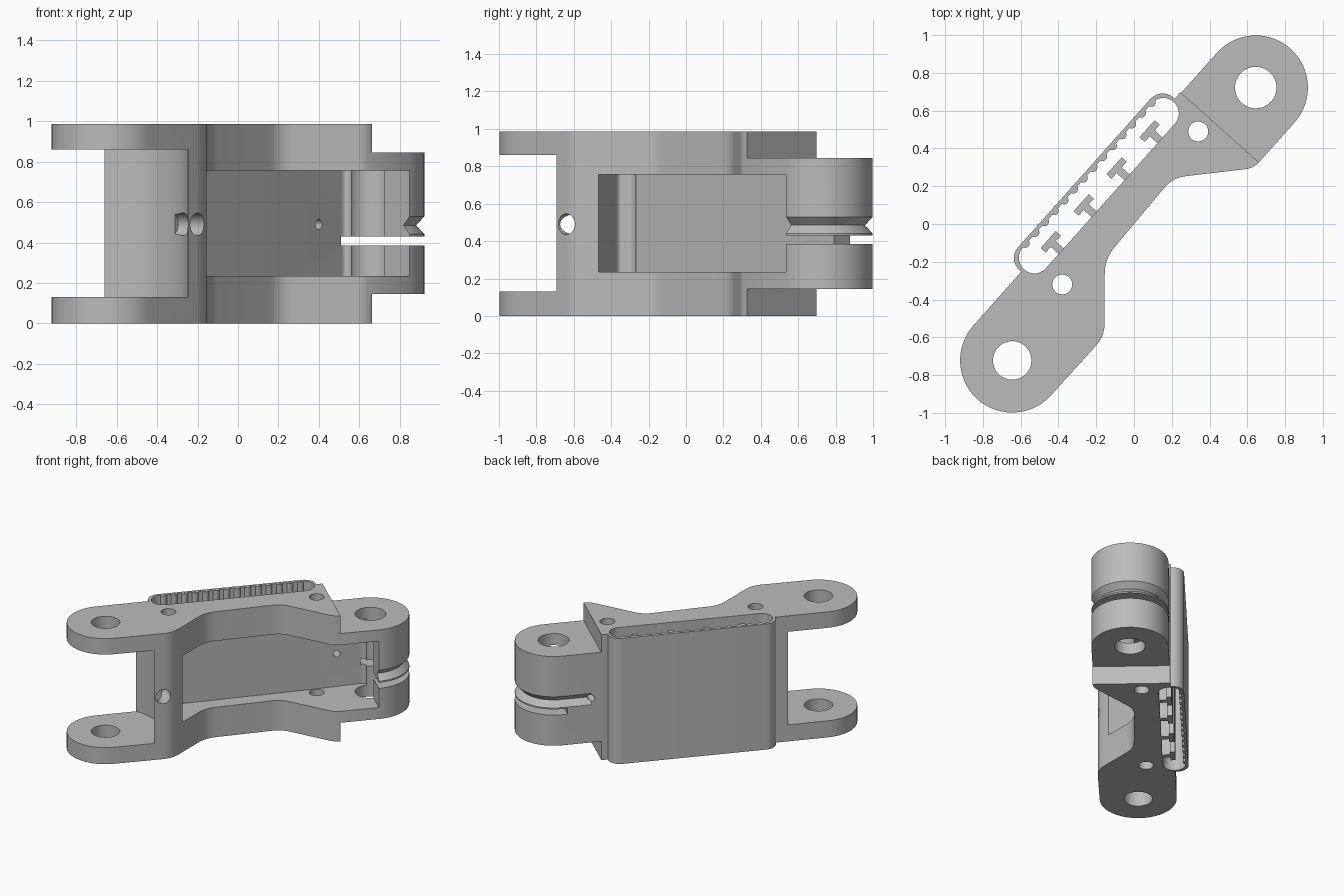
import bpy, bmesh, math
from mathutils import Vector

if "Cube" in bpy.data.objects:
    bpy.data.objects.remove(bpy.data.objects["Cube"])

ANGLE = math.atan2(0.746, 0.666)
U = Vector((math.cos(ANGLE), math.sin(ANGLE)))     # along the link
V = Vector((-U.y, U.x))                            # across the link
HEIGHT, PIN, RADIUS = 0.985, 0.968, 0.276

grey = bpy.data.materials.new("plain grey")
grey.use_nodes = True
grey.diffuse_color = (0.5, 0.5, 0.5, 1)
grey.node_tree.nodes["Principled BSDF"].inputs["Base Color"].default_value = (0.5, 0.5, 0.5, 1)


def at(u, v):
    return U * u + V * v


def arc(centre, r, start, end, n=24):
    """Points on an arc, angles in degrees measured from U."""
    return [centre + U * (r * math.cos(a)) + V * (r * math.sin(a))
            for a in (math.radians(start + (end - start) * i / n) for i in range(n + 1))]


def circle(centre, r, n=40):
    return arc(centre, r, 0, 360, n)[:-1]


def capsule(u0, u1, v, r):
    return arc(at(u0, v), r, 90, 270) + arc(at(u1, v), r, -90, 90)


def rect(u0, u1, v0, v1):
    return [at(u0, v0), at(u1, v0), at(u1, v1), at(u0, v1)]


def fillet(prev, corner, nxt, r, n=8):
    """Rounded corner from a quadratic blend between tangent points."""
    a = corner + (prev - corner).normalized() * r
    b = corner + (nxt - corner).normalized() * r
    return [a * (1 - t) ** 2 + corner * (2 * t * (1 - t)) + b * t * t
            for t in (i / n for i in range(n + 1))]


def loft(name, sections):
    """Closed solid through matching rings of points."""
    bm = bmesh.new()
    rings = [[bm.verts.new(p) for p in s] for s in sections]
    bm.faces.new(rings[0])
    bm.faces.new(rings[-1])
    n = len(rings[0])
    for a, b in zip(rings, rings[1:]):
        for i in range(n):
            bm.faces.new((a[i], a[(i + 1) % n], b[(i + 1) % n], b[i]))
    bmesh.ops.recalc_face_normals(bm, faces=bm.faces)
    mesh = bpy.data.meshes.new(name)
    bm.to_mesh(mesh)
    bm.free()
    mesh.materials.append(grey)
    ob = bpy.data.objects.new(name, mesh)
    bpy.context.collection.objects.link(ob)
    return ob


def prism(name, outline, z0, z1):
    return loft(name, [[p.to_3d() + Vector((0, 0, z)) for p in outline] for z in (z0, z1)])


def drill(u, z, r, v0, v1):
    """Round cutter running across the link."""
    ring = [(r * math.cos(i * math.tau / 24), r * math.sin(i * math.tau / 24)) for i in range(24)]
    return loft("drill", [[at(u + a, v).to_3d() + Vector((0, 0, z + b)) for a, b in ring]
                          for v in (v0, v1)])


def combine(ob, tool, operation="DIFFERENCE"):
    mod = ob.modifiers.new("boolean", "BOOLEAN")
    mod.operation, mod.object, mod.solver = operation, tool, "EXACT"
    bpy.context.view_layer.objects.active = ob
    bpy.ops.object.modifier_apply(modifier=mod.name)
    bpy.data.objects.remove(tool)


def smooth(ob):
    bpy.ops.object.select_all(action="DESELECT")
    ob.select_set(True)
    bpy.context.view_layer.objects.active = ob
    bpy.ops.object.shade_smooth_by_angle(angle=math.radians(30))


# Main body: round fork end, waisted right side, straight left side
corners = [at(-PIN, -RADIUS), Vector((-0.155, -0.593)), Vector((-0.155, -0.185)),
           Vector((0.205, 0.245)), Vector((0.63, 0.295)), at(0.684, -RADIUS)]
outline = arc(at(-PIN, 0), RADIUS, 90, 270, 40)
for i, r in zip(range(1, 5), (0.07, 0.08, 0.07, 0.04)):
    outline += fillet(corners[i - 1], corners[i], corners[i + 1], r)
outline += [at(0.684, -RADIUS), at(0.684, 0.281)]
body = prism("link_body", outline, 0, HEIGHT)

# Round clearance between the two fork ears
combine(body, prism("gap", circle(at(-PIN, 0), 0.4, 96), 0.13, 0.86))

# Tongue that fits the next fork, and the outer sleeve on the left side
tongue = [at(0.5, 0.17), at(0.5, -0.1), at(0.6, -RADIUS + 0.04), at(0.67, -RADIUS)]
tongue += arc(at(PIN, 0), RADIUS, -90, 90, 40) + [at(0.65, RADIUS)]
combine(body, prism("tongue", tongue, 0.145, 0.845), "UNION")
combine(body, prism("sleeve", capsule(-0.5, 0.552, 0.29, 0.086), 0, HEIGHT), "UNION")
combine(body, prism("sleeve_slot", capsule(-0.485, 0.54, 0.274, 0.082), -0.1, 1.1))

# Deep window in the right side, passing behind the small holes to the tongue pin hole
mouth, low, bend = Vector((-0.15, -0.47)), Vector((-0.462, -0.358)), at(0.595, 0.131)
end = PIN - 0.004
window = [mouth] + fillet(mouth, low, bend, 0.06)
window += [bend] + fillet(bend, at(end, 0.15), at(end, 0), 0.03)
window += [at(end, -0.6), Vector((0.3, -0.6))]
combine(body, prism("window", window, 0.235, 0.755))

# Pin holes and the smaller vertical holes
for centre, r in ((at(-PIN, 0), 0.102), (at(PIN, 0), 0.11),
                  (Vector((-0.38, -0.32)), 0.053), (Vector((0.34, 0.49)), 0.053)):
    combine(body, prism("pin_hole", circle(centre, r), -0.1, 1.1))

# Flat slot through the tongue and the V groove above it
combine(body, prism("slot", rect(0.93, 1.4, -0.5, 0.5), 0.385, 0.43))
path = [(at(0.755, 0), V)]
path += [(at(PIN, 0), p) for p in arc(Vector((0, 0)), 1, 90, -97, 40)]
profile = [(0.235, 0.485), (0.295, 0.421), (0.295, 0.549)]
combine(body, loft("groove", [[(c + d * r).to_3d() + Vector((0, 0, z)) for r, z in profile]
                              for c, d in path]))

# Cable drillings
combine(body, drill(-0.611, 0.49, 0.056, -0.4, -0.1))
combine(body, drill(0.755, 0.49, 0.025, 0.08, 0.4))
smooth(body)

# Half-round teeth inside the sleeve
for i in range(14):
    tooth = prism("sleeve_tooth", arc(at(-0.46 + i * 0.077, 0.362), 0.024, 180, 360, 10),
                  0.001, HEIGHT - 0.001)
    smooth(tooth)

# T-shaped rails standing on the body wall, stopping short of the top
for i in range(4):
    u = -0.364 + i * 0.262
    rail = [at(u + a, v) for a, v in ((-0.02, 0.18), (0.02, 0.18), (0.02, 0.248), (0.06, 0.248),
                                      (0.06, 0.284), (-0.06, 0.284), (-0.06, 0.248), (-0.02, 0.248))]
    prism("t_rail", rail, 0.001, HEIGHT - 0.065)
